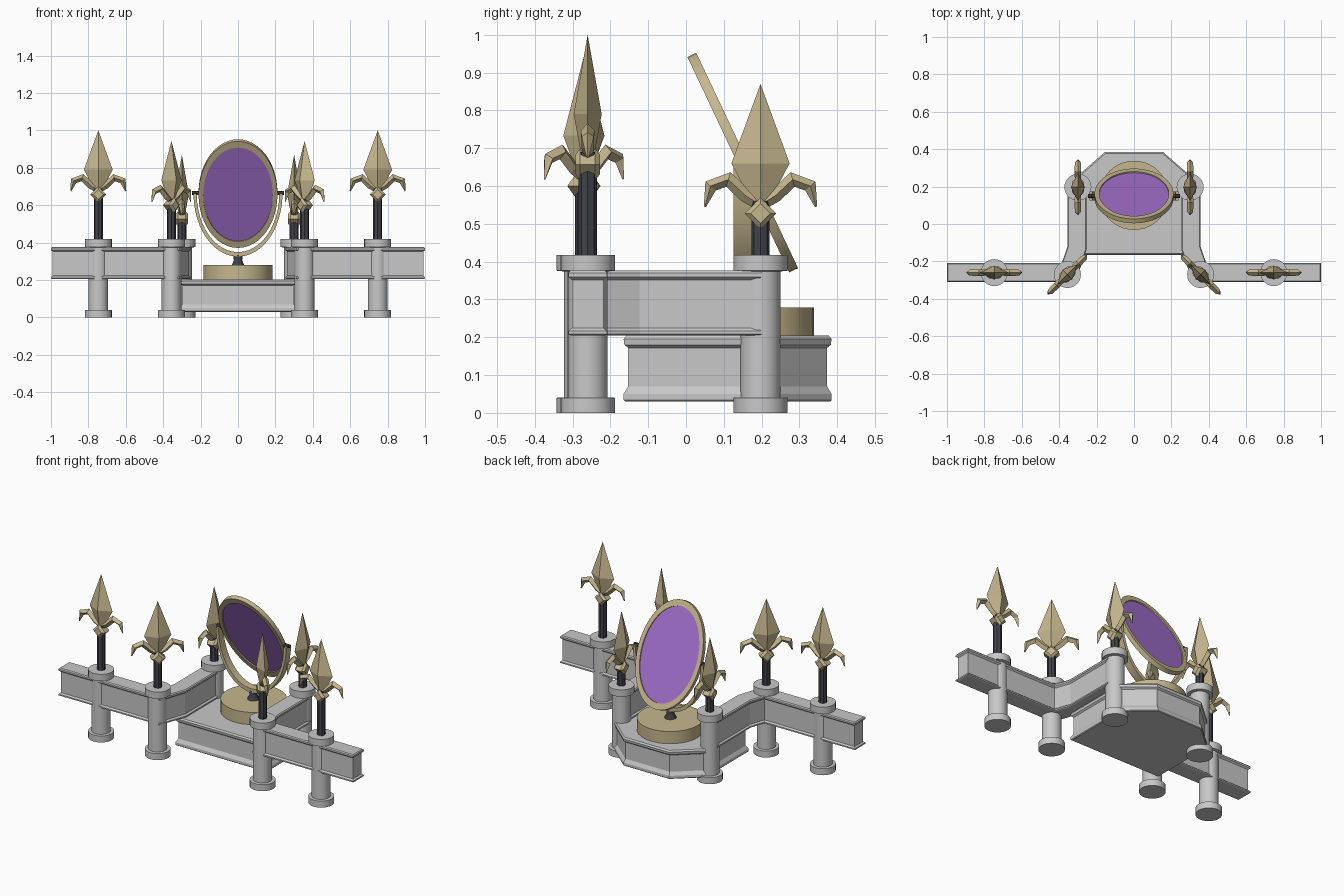
import bpy, bmesh, math
from mathutils import Vector, Matrix

old = bpy.data.objects.get("Cube")
if old:
    bpy.data.objects.remove(old, do_unlink=True)


def material(name, rgb):
    m = bpy.data.materials.new(name)
    m.use_nodes = True
    m.diffuse_color = (*rgb, 1)
    m.node_tree.nodes["Principled BSDF"].inputs["Base Color"].default_value = (*rgb, 1)
    return m


STONE = material("grey stone", (0.58, 0.58, 0.58))
GOLD = material("pale gold", (0.56, 0.47, 0.27))
IRON = material("dark iron", (0.055, 0.055, 0.07))
GLASS = material("purple glass", (0.36, 0.16, 0.60))


def loft(name, rings, mat, wrap=False, smooth=False, matrix=None):
    """Skin a list of closed rings; cap the ends unless the rings wrap round."""
    bm = bmesh.new()
    vs = [[bm.verts.new(p) for p in ring] for ring in rings]
    n = len(vs[0])
    pairs = list(zip(vs, vs[1:])) + ([(vs[-1], vs[0])] if wrap else [])
    for a, b in pairs:
        for i in range(n):
            j = (i + 1) % n
            bm.faces.new((a[i], a[j], b[j], b[i]))
    if not wrap:
        bm.faces.new(vs[0])
        bm.faces.new(vs[-1])
    bmesh.ops.remove_doubles(bm, verts=bm.verts, dist=0.0001)
    bmesh.ops.recalc_face_normals(bm, faces=bm.faces)
    if matrix:
        bm.transform(matrix)
    mesh = bpy.data.meshes.new(name)
    bm.to_mesh(mesh)
    bm.free()
    mesh.materials.append(mat)
    ob = bpy.data.objects.new(name, mesh)
    bpy.context.collection.objects.link(ob)
    if smooth:
        bpy.ops.object.select_all(action='DESELECT')
        ob.select_set(True)
        bpy.context.view_layer.objects.active = ob
        bpy.ops.object.shade_smooth_by_angle(angle=math.radians(35))
    return ob


def lathe(name, profile, mat, at, sides=28, smooth=True):
    rings = [[(r * math.cos(math.tau * i / sides), r * math.sin(math.tau * i / sides), z)
              for i in range(sides)] for r, z in profile]
    return loft(name, rings, mat, smooth=smooth, matrix=Matrix.Translation(at))


def offset(points, d, closed):
    """Mitred sideways offset of a 2D path."""
    pts = [Vector(p) for p in points]
    out = []
    for i, p in enumerate(pts):
        before = pts[i - 1] if closed or i else None
        after = pts[(i + 1) % len(pts)] if closed or i < len(pts) - 1 else None
        dirs = [(b - a).normalized() for a, b in ((before, p), (p, after)) if a and b]
        normals = [Vector((-t.y, t.x)) for t in dirs]
        m = sum(normals, Vector((0, 0))).normalized()
        out.append(p + m * d / m.dot(normals[0]))
    return out


def moulded_slab(name, outline, levels):
    """Stack of inset outlines; levels are (height, inset) pairs."""
    pts = [Vector(p) for p in outline]
    area = sum(a.x * b.y - b.x * a.y for a, b in zip(pts, pts[1:] + pts[:1]))
    side = 1 if area > 0 else -1
    rings = [[(p.x, p.y, z) for p in offset(pts, side * inset, True)] for z, inset in levels]
    return loft(name, rings, STONE)


def elliptic_band(name, a, b, width, depth, start, end, mat, matrix):
    full = end - start > 6.2
    steps = 48 if full else 24
    rings = []
    for i in range(steps if full else steps + 1):
        t = start + (end - start) * i / steps
        c, s = math.cos(t), math.sin(t)
        rings.append([((a - w) * c, y, (b - w * b / a) * s)
                      for w, y in ((0, -depth), (0, depth), (width, depth), (width, -depth))])
    return loft(name, rings, mat, wrap=full, smooth=True, matrix=matrix)


# Stepped platform
half = [(0.31, -0.165), (0.31, 0.25), (0.155, 0.385)]
outline = half + [(-x, y) for x, y in reversed(half)]
moulded_slab("platform", outline, [
    (0.03, 0.004), (0.034, 0), (0.05, 0), (0.07, 0.012), (0.172, 0.012),
    (0.18, 0.002), (0.195, 0), (0.204, 0.007)])

RAIL = [(0.205, 0.006), (0.208, 0), (0.216, 0), (0.224, 0.009), (0.352, 0.009),
        (0.36, 0), (0.37, 0), (0.376, 0.005)]
PILLAR = [(0.072, 0), (0.072, 0.04), (0.053, 0.041), (0.053, 0.374), (0.072, 0.376), (0.072, 0.418)]


def finial(prefix, x, y, angle, lift):
    """Iron shaft with a flat spearhead, knot and two curled arms."""
    place = Matrix.Translation((x, y, lift)) @ Matrix.Rotation(angle, 4, 'Z')
    lathe(prefix + "_shaft", [(0.024, 0.41), (0.024, 0.56 + lift)], IRON, (x, y, 0), 8, False)

    def diamond(z, u, v):
        return [(u, 0, z), (0, v, z), (-u, 0, z), (0, -v, z)]

    loft(prefix + "_blade", [diamond(0.555, 0.022, 0.018), diamond(0.66, 0.077, 0.037),
                             diamond(0.87, 0, 0)], GOLD, matrix=place)
    # Knot: square plate on its corner, chamfered front and back
    knot = []
    for v, r in ((-0.032, 0.026), (-0.02, 0.042), (0.02, 0.042), (0.032, 0.026)):
        knot.append([(r, v, 0.527), (0, v, 0.527 + r), (-r, v, 0.527), (0, v, 0.527 - r)])
    loft(prefix + "_knot", knot, GOLD, matrix=place)
    # Curled arms
    path = [(0.0, 0.55), (0.04, 0.575), (0.085, 0.617), (0.132, 0.6), (0.147, 0.545)]
    widths = [0.016, 0.018, 0.02, 0.018, 0.003]
    upper, lower = [], []
    for (u, z), w in zip(path, widths):
        upper.append((u, z, w))
    for side in (1, -1):
        rings = []
        for i, (u, z, w) in enumerate(upper):
            p, q = upper[max(i - 1, 0)], upper[min(i + 1, len(upper) - 1)]
            t = Vector((q[0] - p[0], q[1] - p[1])).normalized()
            nu, nz = -t.y * w, t.x * w
            rings.append([(side * (u + nu), 0, z + nz), (side * u, w * 0.9, z),
                          (side * (u - nu), 0, z - nz), (side * u, -w * 0.9, z)])
        loft(prefix + "_arm", rings, GOLD, matrix=place)


# Railings, pillars and finials, mirrored left and right
for label, s in (("left", 1), ("right", -1)):
    path = [(s * x, y) for x, y in ((1, -0.26), (0.35, -0.26), (0.305, -0.13), (0.305, 0.2))]
    moulded_slab(label + "_railing", offset(path, 0.051, False) + offset(path, -0.051, False)[::-1], RAIL)
    for spot, x, y, angle, lift in (("outer", 0.747, -0.26, 0, 0.13),
                                    ("front", 0.356, -0.27, -math.pi / 4, 0.073),
                                    ("back", 0.3, 0.197, math.pi / 2, 0)):
        name = label + "_" + spot
        lathe(name + "_pillar", PILLAR, STONE, (s * x, y, 0))
        finial(name, s * x, y, s * angle, lift)

# Round pedestal and stem
lathe("pedestal", [(0.185, 0.2), (0.185, 0.279)], GOLD, (0, 0.153, 0), 40)
lathe("stem", [(0.036, 0.275), (0.022, 0.305), (0.026, 0.335)], IRON, (0, 0.15, 0), 12)

# Upright cradle and tilted oval mirror
centre = Matrix.Translation((0, 0.15, 0.662))
tilt = centre @ Matrix.Rotation(math.radians(25.3), 4, 'X')
elliptic_band("cradle", 0.238, 0.337, 0.017, 0.024, math.pi, math.tau, GOLD, centre)
elliptic_band("mirror_frame", 0.211, 0.315, 0.025, 0.013, 0, math.tau, GOLD, tilt)
disc = [[(0.188 * math.cos(math.tau * i / 48), y, 0.281 * math.sin(math.tau * i / 48))
         for i in range(48)] for y in (-0.006, 0.006)]
loft("mirror_glass", disc, GLASS, matrix=tilt)

# Pivot pins
for s in (1, -1):
    spin = Matrix.Translation((s * 0.205, 0.15, 0.665)) @ Matrix.Rotation(s * math.pi / 2, 4, 'Y')
    pin = [[(0.011 * math.cos(math.tau * i / 8), 0.011 * math.sin(math.tau * i / 8), z)
            for i in range(8)] for z in (0, 0.04)]
    loft("pivot_pin", pin, IRON, matrix=spin)
